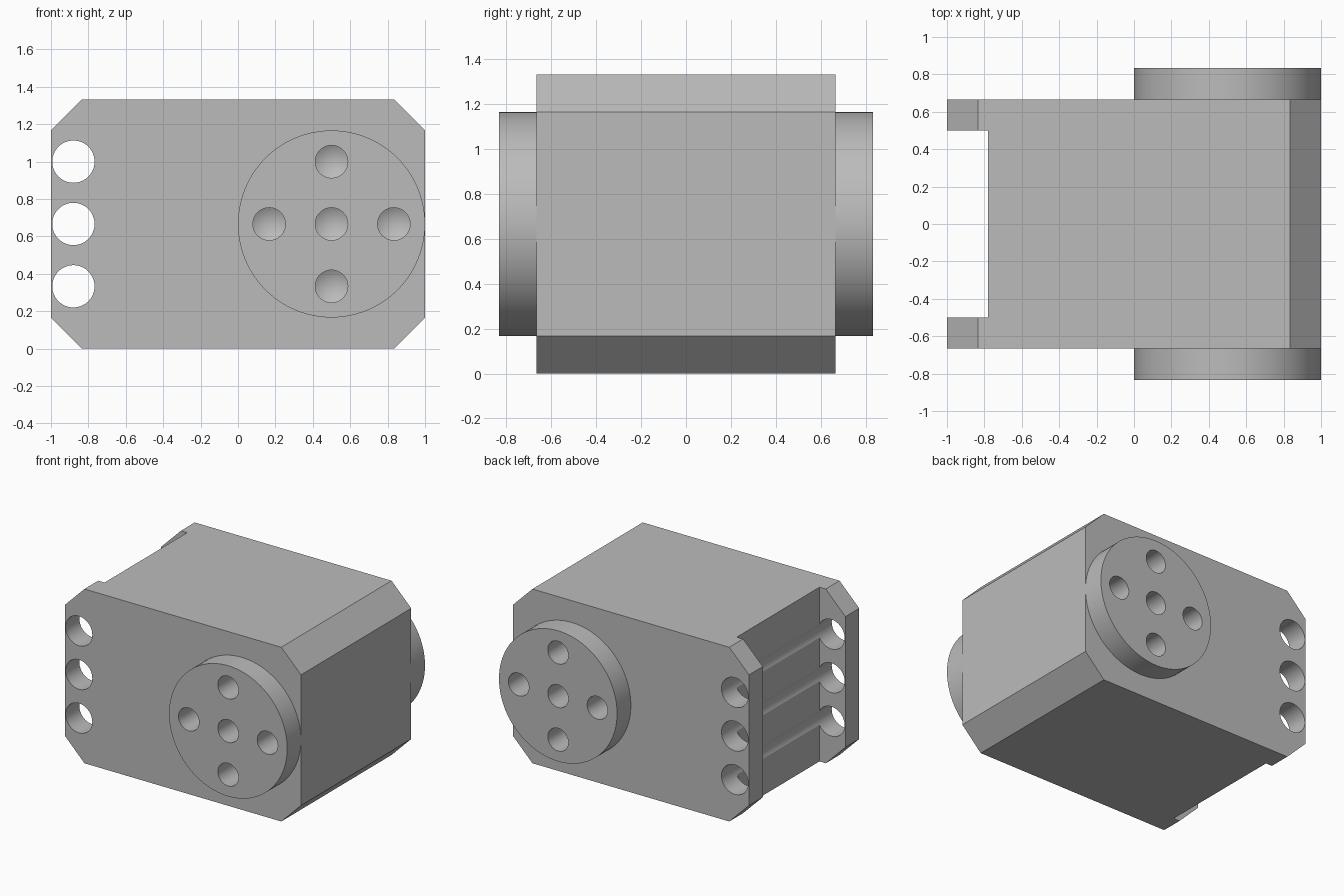
import bpy, bmesh, math
from mathutils import Matrix

cube = bpy.data.objects.get("Cube")
if cube:
    bpy.data.objects.remove(cube, do_unlink=True)

L, H, HALF_Y = 1.0, 4 / 3, 2 / 3      # half length, height, half width
CH = 1 / 6                            # chamfer and disc thickness
MID = H / 2
DISC_X, DISC_R, HOLE_R = 0.5, 0.5, 0.087

grey = bpy.data.materials.new("plain grey")
grey.use_nodes = True
GREY = (0.5, 0.5, 0.5, 1)
grey.diffuse_color = GREY
grey.node_tree.nodes["Principled BSDF"].inputs["Base Color"].default_value = GREY


def finish(name, bm):
    bmesh.ops.recalc_face_normals(bm, faces=bm.faces)
    mesh = bpy.data.meshes.new(name)
    bm.to_mesh(mesh)
    bm.free()
    mesh.materials.append(grey)
    ob = bpy.data.objects.new(name, mesh)
    bpy.context.collection.objects.link(ob)
    return ob


def cylinder(name, x, z, r, y0, y1, segments=64, tip=0):
    """Cylinder along y from y0 to y1, with an optional drill tip beyond y1."""
    bm = bmesh.new()
    bmesh.ops.create_cone(bm, cap_ends=True, cap_tris=tip > 0, segments=segments,
                          radius1=r, radius2=r, depth=abs(y1 - y0))
    if tip:
        max((v for v in bm.verts if v.co.xy.length < r / 2), key=lambda v: v.co.z).co.z += tip
    turn = Matrix.Rotation(math.copysign(math.pi / 2, y0 - y1), 4, 'X')
    bm.transform(Matrix.Translation((x, (y0 + y1) / 2, z)) @ turn)
    return finish(name, bm)


def box(name, lo, hi):
    bm = bmesh.new()
    bmesh.ops.create_cube(bm, size=1)
    for v in bm.verts:
        v.co = [lo[i] if v.co[i] < 0 else hi[i] for i in range(3)]
    return finish(name, bm)


def cut(target, cutter):
    mod = target.modifiers.new("cut", 'BOOLEAN')
    mod.operation, mod.solver, mod.object = 'DIFFERENCE', 'EXACT', cutter
    with bpy.context.temp_override(object=target, active_object=target):
        bpy.ops.object.modifier_apply(modifier=mod.name)


def discard(ob):
    bpy.data.objects.remove(ob, do_unlink=True)


# Body: chamfered block extruded along y
bm = bmesh.new()
profile = [(-L, CH), (-L + CH, 0), (L - CH, 0), (L, CH),
           (L, H - CH), (L - CH, H), (-L + CH, H), (-L, H - CH)]
face = bm.faces.new([bm.verts.new((x, -HALF_Y, z)) for x, z in profile])
ext = bmesh.ops.extrude_face_region(bm, geom=[face])
bmesh.ops.translate(bm, vec=(0, 2 * HALF_Y, 0),
                    verts=[g for g in ext["geom"] if isinstance(g, bmesh.types.BMVert)])
body = finish("body", bm)

# Clevis slot at the rear end, leaving an ear on each side
slot = box("slot_cutter", (-1.2, -0.5, -0.2), (-0.78, 0.5, H + 0.2))
cut(body, slot)
discard(slot)

# Three cross holes through the ears, grazing the slot wall
for dz in (-1 / 3, 0, 1 / 3):
    hole = cylinder("hole_cutter", -0.88, MID + dz, 0.113, -1, 1)
    cut(body, hole)
    discard(hole)

# Mounting disc on each side, with five blind drilled holes
parts = [body]
for side, label in ((-1, "front_disc"), (1, "back_disc")):
    face_y = side * (HALF_Y + CH)
    disc = cylinder(label, DISC_X, MID, DISC_R, face_y, side * HALF_Y, 96)
    for dx, dz in ((0, 0), (1, 0), (-1, 0), (0, 1), (0, -1)):
        drill = cylinder("drill_cutter", DISC_X + dx / 3, MID + dz / 3, HOLE_R,
                         face_y + side * 0.1, face_y - side * 0.22, 48, 0.05)
        cut(disc, drill)
        cut(body, drill)
        discard(drill)
    parts.append(disc)

# Smooth round walls, sharp edges
bpy.ops.object.select_all(action='DESELECT')
for ob in parts:
    ob.select_set(True)
bpy.context.view_layer.objects.active = body
bpy.ops.object.shade_smooth_by_angle(angle=math.radians(25))
